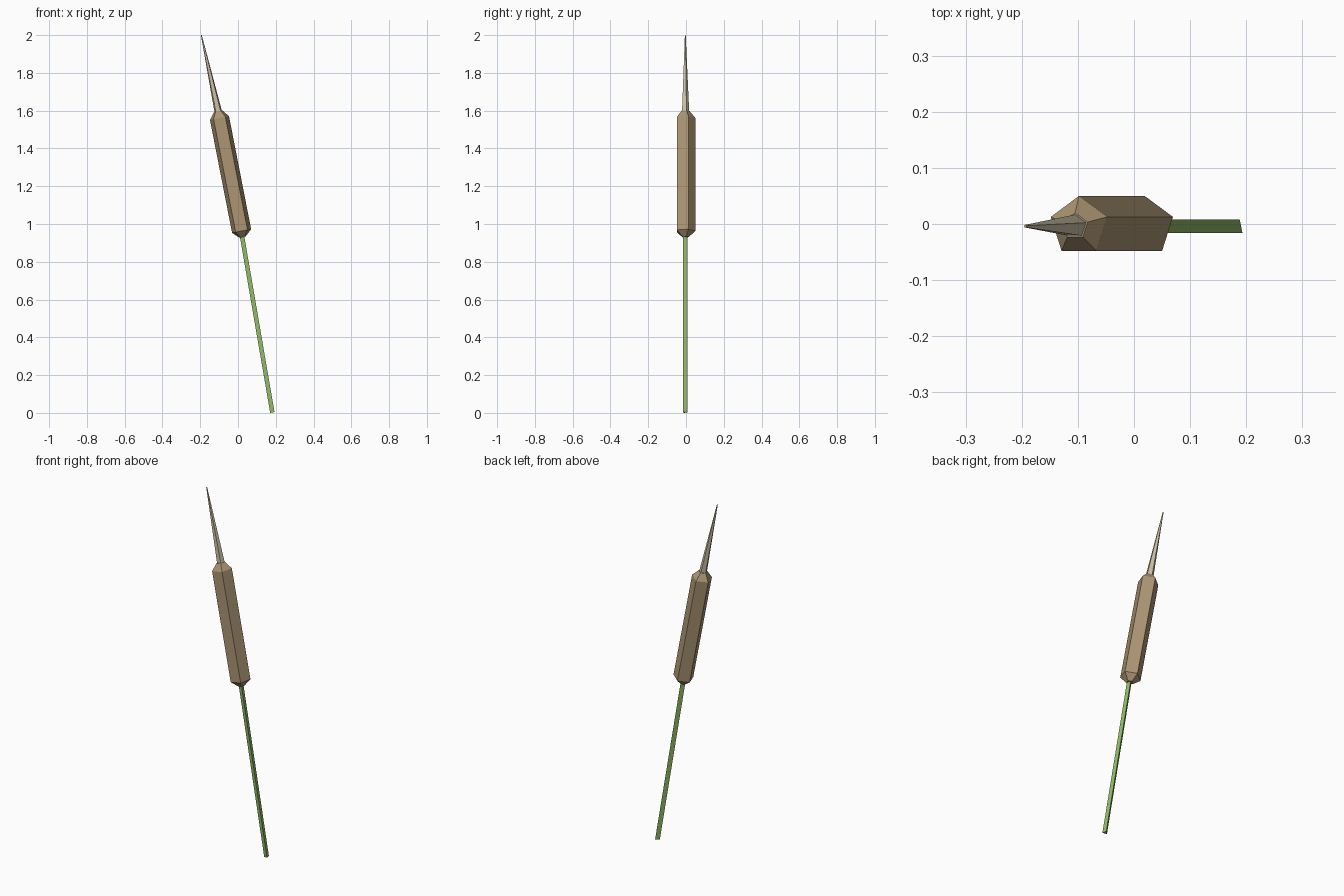
import bpy, bmesh
from math import sin, cos, radians

if "Cube" in bpy.data.objects:
    bpy.data.objects.remove(bpy.data.objects["Cube"])


def material(name, rgb):
    m = bpy.data.materials.new(name)
    lin = [(c / 255 / 12.92) if c < 10 else ((c / 255 + 0.055) / 1.055) ** 2.4 for c in rgb]
    m.diffuse_color = (*lin, 1)
    m.use_nodes = True
    m.node_tree.nodes["Principled BSDF"].inputs["Base Color"].default_value = m.diffuse_color
    return m


def loft(name, mat, sides, start, lean, y, rings):
    """Skin tilted polygon rings given as (x, z, radius), capped at both ends."""
    bm = bmesh.new()
    t = radians(lean)
    loops = []
    for x, z, r in rings:
        loop = []
        for i in range(sides):
            a = radians(start + 360 * i / sides)
            dx, dy = r * cos(a), r * sin(a)
            loop.append(bm.verts.new((x + dx * cos(t), y + dy, z + dx * sin(t))))
        loops.append(loop)
    for lo, hi in zip(loops, loops[1:]):
        for i in range(sides):
            j = (i + 1) % sides
            bm.faces.new((lo[i], lo[j], hi[j], hi[i]))
    bm.faces.new(loops[0][::-1])
    bm.faces.new(loops[-1])
    bmesh.ops.recalc_face_normals(bm, faces=bm.faces)
    me = bpy.data.meshes.new(name)
    bm.to_mesh(me)
    bm.free()
    me.materials.append(mat)
    ob = bpy.data.objects.new(name, me)
    bpy.context.collection.objects.link(ob)
    return ob


green = material("stem green", (148, 190, 106))
brown = material("seed head brown", (172, 149, 115))
beige = material("spike beige", (203, 192, 165))

# Three-sided stem
loft("stem", green, 3, 71.8, 9.8, -0.0055,
     [(0.184, 0.0025, 0.0142), (0.022, 0.945, 0.0142)])

# Five-sided seed head with tapered ends
loft("seed_head", brown, 5, 90, 11, -0.004,
     [(0.024, 0.931, 0.018), (0.019, 0.963, 0.054),
      (-0.098, 1.561, 0.054), (-0.105, 1.597, 0.024)])

# Pointed spike on top
loft("spike", beige, 5, 90, 11.5, -0.004,
     [(-0.104, 1.592, 0.021), (-0.194, 1.9995, 0.0025)])
